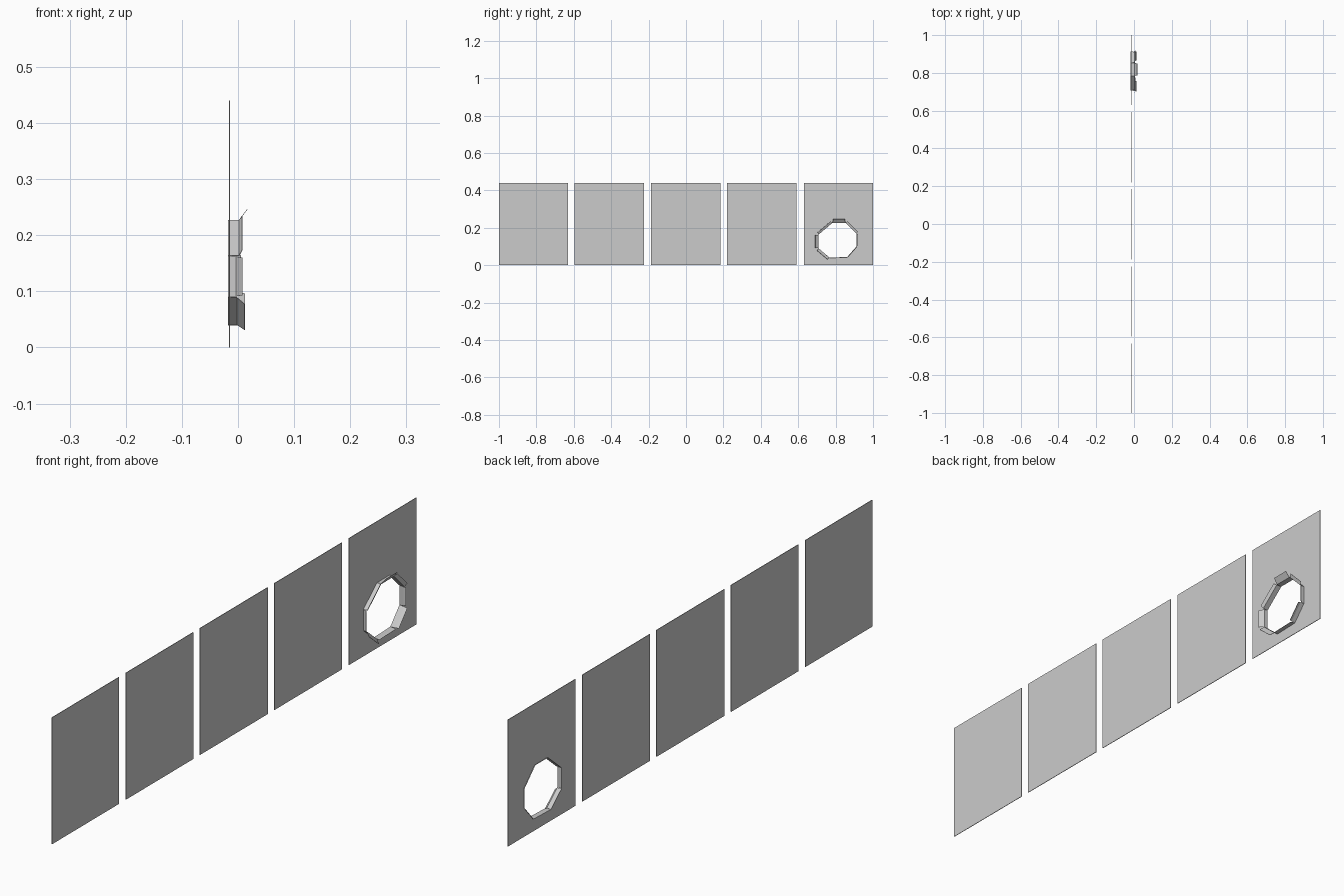
import bpy, bmesh
from mathutils import Vector

if "Cube" in bpy.data.objects:
    bpy.data.objects.remove(bpy.data.objects["Cube"])

PX, H = -0.015, 0.44            # panel plane and height


def finish(bm, name, thickness):
    me = bpy.data.meshes.new(name)
    bm.to_mesh(me)
    bm.free()
    ob = bpy.data.objects.new(name, me)
    bpy.context.collection.objects.link(ob)
    mod = ob.modifiers.new("thin sheet", 'SOLIDIFY')
    mod.thickness, mod.offset = thickness, 0
    return ob


def loop(bm, pts, x):
    vs = [bm.verts.new((x, y, z)) for y, z in pts]
    return [bm.edges.new((vs[i], vs[(i + 1) % len(vs)])) for i in range(len(vs))], vs


def rect(y0, y1):
    return [(y0, 0), (y1, 0), (y1, H), (y0, H)]


# plain wall panels
for i, (y0, y1) in enumerate([(-1, -.632), (-.595, -.225), (-.188, .184), (.22, .592)]):
    bm = bmesh.new()
    bm.faces.new(loop(bm, rect(y0, y1), PX)[1])
    finish(bm, f"wall_panel_{i + 1}", .002)

# end panel with an eight-sided opening
hole = [(.783, .227), (.853, .227), (.912, .168), (.912, .10),
        (.862, .043), (.767, .04), (.708, .09), (.708, .163)]
bm = bmesh.new()
edges = loop(bm, rect(.63, 1), PX)[0] + loop(bm, hole, PX)[0]
bmesh.ops.triangle_fill(bm, edges=edges, use_beauty=True, normal=(1, 0, 0))
bmesh.ops.dissolve_limit(bm, angle_limit=.01, verts=bm.verts, edges=bm.edges)
for f in bm.faces:
    if f.normal.x < 0:
        f.normal_flip()
finish(bm, "wall_panel_with_opening", .002)

# bent rim flaps: fold depth, tip depth, outward flare of each side
flaps = [(.002, .017, .020), (.002, .007, .013), (-.003, .005, .004), (.002, .012, .003),
         (-.003, .004, .002), (-.002, .012, .014), (-.003, .008, .017), (.002, .008, .012)]
centre = Vector((0, .81, .135))
bm = bmesh.new()
for i, (fold, tip, flare) in enumerate(flaps):
    a = Vector((0, *hole[i]))
    b = Vector((0, *hole[(i + 1) % len(hole)]))
    along = (b - a).normalized()
    out = along.cross(Vector((1, 0, 0)))
    if out.dot((a + b) / 2 - centre) < 0:
        out.negate()
    rows = []
    for x, off, inset in [(-.018, 0, 0), (fold, 0, .001), (tip, flare, .003)]:
        shift = Vector((x, 0, 0)) + out * off
        rows.append([bm.verts.new(a + shift + along * inset),
                     bm.verts.new(b + shift - along * inset)])
    for p, q in zip(rows, rows[1:]):
        bm.faces.new((p[0], p[1], q[1], q[0]))
bmesh.ops.recalc_face_normals(bm, faces=bm.faces)
finish(bm, "opening_rim_flaps", .001)
